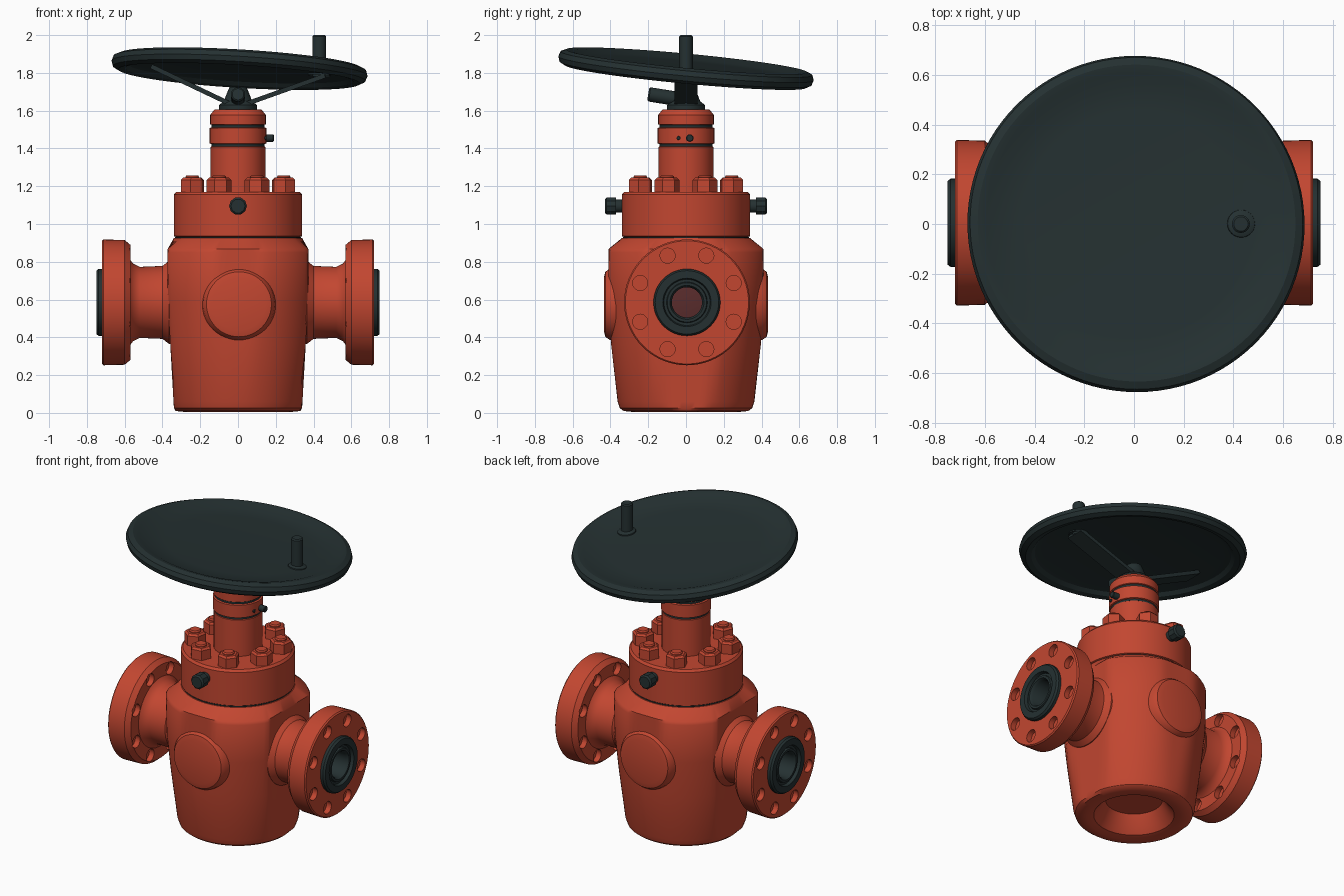
import bpy, bmesh, math
from mathutils import Vector, Matrix

cube = bpy.data.objects.get("Cube")
if cube:
    bpy.data.objects.remove(cube, do_unlink=True)


def material(name, rgb):
    m = bpy.data.materials.new(name)
    m.use_nodes = True
    m.diffuse_color = (*rgb, 1)
    m.node_tree.nodes["Principled BSDF"].inputs["Base Color"].default_value = (*rgb, 1)
    return m


RED = material("orange red paint", (0.54, 0.062, 0.03))
DARK = material("dark green grey", (0.018, 0.03, 0.031))
BORE = material("dark red bore", (0.10, 0.025, 0.025))
parts = []


def finish(name, bm, mat, matrix=Matrix()):
    bmesh.ops.remove_doubles(bm, verts=bm.verts, dist=0.0001)
    bmesh.ops.recalc_face_normals(bm, faces=bm.faces)
    me = bpy.data.meshes.new(name)
    bm.to_mesh(me)
    bm.free()
    me.materials.append(mat)
    ob = bpy.data.objects.new(name, me)
    ob.matrix_world = matrix
    bpy.context.collection.objects.link(ob)
    parts.append(ob)
    return ob


def place(loc, direction=(0, 0, 1)):
    """Matrix that moves to loc and turns local z along direction."""
    turn = Vector((0, 0, 1)).rotation_difference(Vector(direction))
    return Matrix.Translation(loc) @ turn.to_matrix().to_4x4()


def revolve(profile, segs=64):
    bm = bmesh.new()
    vs = [bm.verts.new((r, 0, h)) for r, h in profile]
    es = [bm.edges.new(p) for p in zip(vs, vs[1:])]
    bmesh.ops.spin(bm, geom=vs + es, cent=(0, 0, 0), axis=(0, 0, 1),
                   angle=2 * math.pi, steps=segs, use_merge=True)
    bmesh.ops.remove_doubles(bm, verts=bm.verts, dist=0.0001)
    return bm


def lathe(name, profile, mat, matrix=Matrix(), segs=64):
    return finish(name, revolve(profile, segs), mat, matrix)


def rod(name, a, b, r, mat, segs=20):
    a, b = Vector(a), Vector(b)
    h = (b - a).length
    c = r * 0.2
    return lathe(name, [(0, 0), (r, 0), (r, h - c), (r - c, h), (0, h)],
                 mat, place(a, b - a), segs)


# Valve body: round casting flattened on the sides, hollow underneath
bm = revolve([(0, 0.12), (0.17, 0.12), (0.21, 0.05), (0.24, 0.015), (0.28, 0.005),
              (0.33, 0.01), (0.35, 0.025), (0.362, 0.06), (0.40, 0.36), (0.425, 0.60),
              (0.43, 0.85), (0.42, 0.868), (0.34, 0.925), (0, 0.925)], 96)
for v in bm.verts:
    x_lim = 0.338 + 0.034 * min(v.co.z / 0.6, 1)
    y_lim = 0.36 + 0.05 * min(v.co.z / 0.5, 1)
    v.co.x = max(-x_lim, min(x_lim, v.co.x))
    v.co.y = max(-y_lim, min(y_lim, v.co.y))
finish("valve_body", bm, RED)

# Bonnet and its nuts
lathe("bonnet", [(0, 0.9), (0.33, 0.9), (0.33, 0.932), (0.34, 0.936), (0.34, 1.155),
                 (0.328, 1.17), (0, 1.17)], RED)
lathe("bonnet_seam", [(0.3, 0.922), (0.334, 0.922), (0.334, 0.931), (0.3, 0.931)], DARK)
for i in range(8):
    a = math.radians(22.5 + 45 * i)
    spot = Matrix.Translation((0.262 * math.cos(a), 0.262 * math.sin(a), 1.165))
    turn = Matrix.Rotation(a, 4, 'Z')
    lathe("bonnet_nut", [(0, 0), (0.066, 0), (0.066, 0.068), (0.054, 0.08), (0, 0.08)],
          RED, spot @ turn, 6)
    lathe("bonnet_stud", [(0, 0), (0.036, 0), (0.036, 0.085), (0.03, 0.093), (0, 0.093)],
          RED, spot, 16)

# Stem column with grooves
lathe("stem_column", [(0, 1.15), (0.145, 1.15), (0.145, 1.408), (0.136, 1.412),
                      (0.136, 1.422), (0.15, 1.426), (0.15, 1.508), (0.136, 1.512),
                      (0.136, 1.524), (0.147, 1.528), (0.147, 1.578), (0.125, 1.605),
                      (0, 1.605)], RED, segs=48)
for z in (1.417, 1.518):
    lathe("groove_ring", [(0.12, z - 0.006), (0.141, z - 0.006),
                          (0.141, z + 0.006), (0.12, z + 0.006)], DARK, segs=48)
rod("grease_nipple", (0.13, 0.02, 1.455), (0.19, 0.02, 1.455), 0.02, DARK)
rod("vent_plug", (0.13, -0.04, 1.455), (0.151, -0.04, 1.455), 0.01, DARK)

for s in (-1, 1):
    # Round boss and bonnet fitting, front and back
    lathe("body_boss", [(0, 0), (0.20, 0), (0.188, 0.06), (0.172, 0.082), (0.14, 0.09),
                        (0, 0.09)], RED, place((0.005, s * 0.345, 0.575), (0, s, 0)), 48)
    rod("fitting_neck", (0, s * 0.32, 1.095), (0, s * 0.38, 1.095), 0.034, DARK)
    rod("fitting_cap", (0, s * 0.37, 1.095), (0, s * 0.43, 1.095), 0.047, DARK, 10)

    # Pipe neck and flange with blind bolt holes on both faces
    side = place((0, 0.005, 0.585), (s, 0, 0))
    flange = lathe("flange", [(0, 0.3), (0.22, 0.3), (0.22, 0.365), (0.193, 0.4),
                              (0.188, 0.52), (0.205, 0.555), (0.225, 0.57), (0.305, 0.57),
                              (0.33, 0.60), (0.333, 0.712), (0.326, 0.72), (0.13, 0.72),
                              (0.13, 0.45), (0, 0.45)], RED, side)
    bm = bmesh.new()
    for i in range(8):
        a = math.radians(22.5 + 45 * i)
        for h in (0.72, 0.57):
            spot = Matrix.Translation((0.268 * math.cos(a), 0.268 * math.sin(a), h))
            bmesh.ops.create_cone(bm, cap_ends=True, segments=20, radius1=0.04,
                                  radius2=0.04, depth=0.07, matrix=spot)
    cutter = finish("hole_cutter", bm, RED, side)
    cutter.hide_render = True
    mod = flange.modifiers.new("bolt_holes", 'BOOLEAN')
    mod.operation = 'DIFFERENCE'
    mod.solver = 'EXACT'
    mod.object = cutter
    bpy.context.view_layer.objects.active = flange
    bpy.ops.object.modifier_apply(modifier=mod.name)
    parts.remove(cutter)
    bpy.data.objects.remove(cutter, do_unlink=True)

    # Raised seat ring and bore
    lathe("seat_ring", [(0.13, 0.715), (0.177, 0.715), (0.177, 0.738), (0.168, 0.75),
                        (0.128, 0.75), (0.122, 0.73), (0.108, 0.73), (0.104, 0.742),
                        (0.09, 0.742), (0.08, 0.725), (0.08, 0.5), (0.12, 0.5)], DARK, side, 48)
    lathe("bore_end", [(0, 0.49), (0.1, 0.49), (0.1, 0.52), (0, 0.535)], BORE, side, 32)

# Handwheel: tilted dished plate with a thick rim
tilt = place((0.008, 0, 1.824), (0.06, 0.095, 1))
lathe("handwheel", [(0, -0.005), (0.54, -0.005), (0.585, -0.015), (0.605, -0.035),
                    (0.64, -0.043), (0.67, -0.027), (0.679, 0), (0.67, 0.027),
                    (0.64, 0.04), (0.605, 0.034), (0.56, 0.016), (0.45, 0.01), (0, 0.008)],
      DARK, tilt, 96)
lathe("grip_collar", [(0.06, -0.01), (0.055, 0.02), (0.035, 0.03), (0, 0.03)], DARK,
      place((0.43, 0, 1.795), (0.06, 0.095, 1)), 24)
rod("wheel_grip", (0.43, 0, 1.78), (0.43, 0, 2.0), 0.036, DARK)

# Hub, flat spokes and short cross pin
lathe("hub_base", [(0, 1.6), (0.1, 1.6), (0.1, 1.63), (0.075, 1.65), (0.06, 1.69),
                   (0.045, 1.725), (0, 1.73)], DARK, segs=24)
rod("hub_pin", (0, -0.03, 1.66), (0, -0.2, 1.687), 0.038, DARK)
for s, top in ((-1, 1.835), (1, 1.785)):
    a, b = Vector((s * 0.04, 0, 1.635)), Vector((s * 0.46, 0, top))
    bm = bmesh.new()
    bmesh.ops.create_cube(bm, size=1, matrix=Matrix.Diagonal(
        (0.12, 0.024, (b - a).length, 1)))
    side_dir = Vector((0, 1, 0))
    along = (b - a).normalized()
    rot = Matrix((side_dir, along.cross(side_dir), along)).transposed().to_4x4()
    finish("wheel_spoke", bm, DARK, Matrix.Translation((a + b) / 2) @ rot)

# Smooth round surfaces, keep hard edges
bpy.ops.object.select_all(action='DESELECT')
for ob in parts:
    ob.select_set(True)
bpy.context.view_layer.objects.active = parts[0]
bpy.ops.object.shade_smooth_by_angle(angle=math.radians(32))
